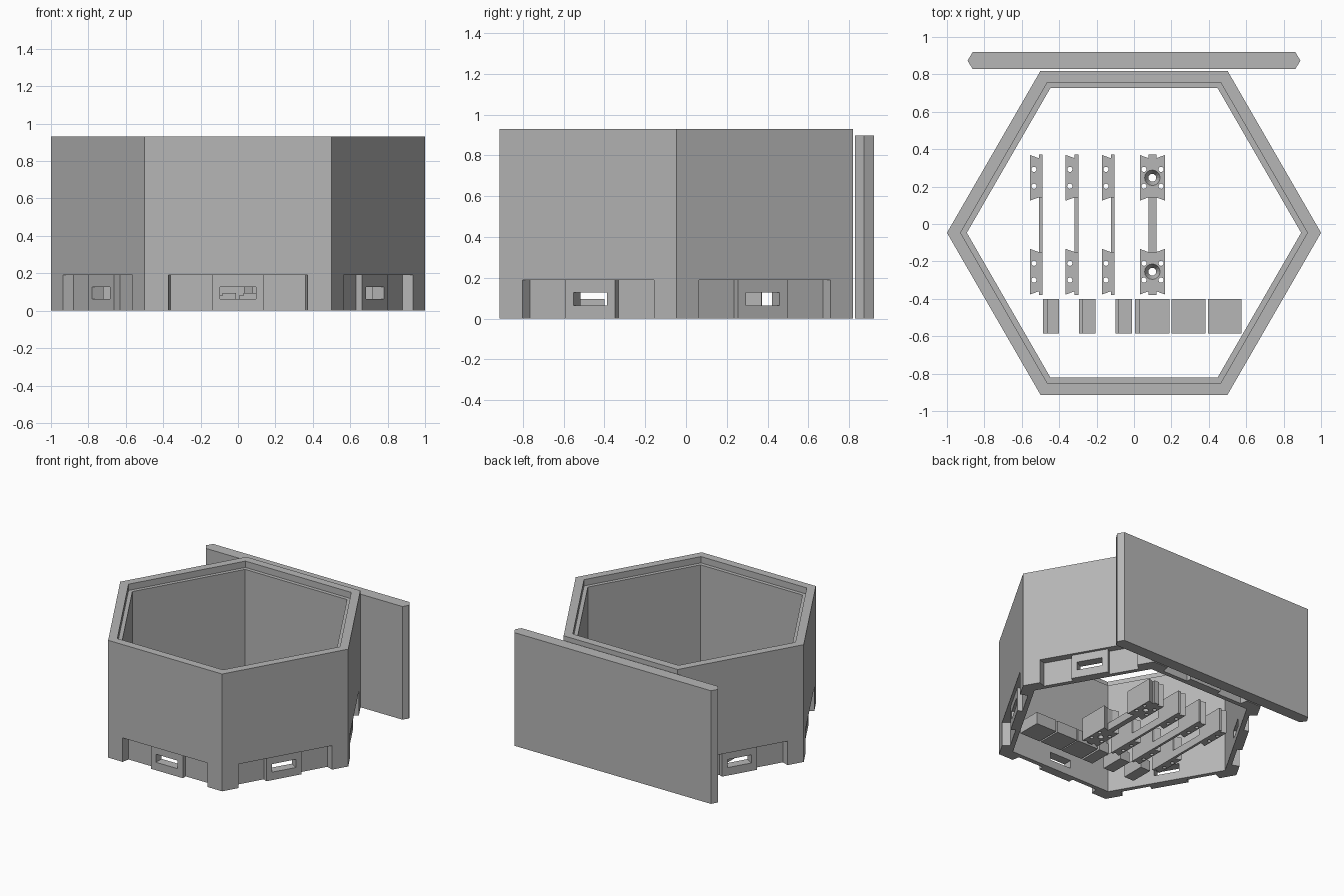
import bpy, bmesh, math
from mathutils import Matrix, Vector

if "Cube" in bpy.data.objects:
    bpy.data.objects.remove(bpy.data.objects["Cube"])

grey = bpy.data.materials.new("plain grey")
grey.diffuse_color = (0.47, 0.47, 0.47, 1)
grey.use_nodes = True
grey.node_tree.nodes["Principled BSDF"].inputs["Base Color"].default_value = grey.diffuse_color
CY = -0.047            # centre of the hexagon in y
COS30 = math.cos(math.pi / 6)


def prisms(name, items):
    """One object from several upright prisms: (points, z0, z1[, top points])."""
    bm = bmesh.new()
    for pts, z0, z1, *top in items:
        upper = top[0] if top else pts
        lo = [bm.verts.new((x, y, z0)) for x, y in pts]
        hi = [bm.verts.new((x, y, z1)) for x, y in upper]
        bm.faces.new(lo[::-1])
        bm.faces.new(hi)
        n = len(lo)
        for i in range(n):
            j = (i + 1) % n
            bm.faces.new((lo[i], lo[j], hi[j], hi[i]))
    bmesh.ops.recalc_face_normals(bm, faces=bm.faces[:])
    me = bpy.data.meshes.new(name)
    bm.to_mesh(me)
    bm.free()
    me.materials.append(grey)
    ob = bpy.data.objects.new(name, me)
    bpy.context.collection.objects.link(ob)
    return ob


def cut(ob, items):
    """Subtract prisms from an object and drop the cutter."""
    cutter = prisms("cutter", items)
    cutter.hide_render = True
    mod = ob.modifiers.new("cut", 'BOOLEAN')
    mod.operation = 'DIFFERENCE'
    mod.solver = 'EXACT'
    mod.object = cutter
    dg = bpy.context.evaluated_depsgraph_get()
    me = bpy.data.meshes.new_from_object(ob.evaluated_get(dg))
    ob.modifiers.clear()
    ob.data = me
    bpy.data.objects.remove(cutter)


def ring(cx, cy, r, n):
    return [(cx + r * math.cos(2 * math.pi * i / n),
             cy + r * math.sin(2 * math.pi * i / n)) for i in range(n)]


def hexagon(apothem):
    return ring(0, CY, apothem / COS30, 6)


def rect(x0, x1, y0, y1):
    return [(x0, y0), (x1, y0), (x1, y1), (x0, y1)]


def on_sides(pts, z0, z1):
    """Repeat a (sideways, outward) outline on all six walls."""
    out = []
    for k in range(6):
        rot = Matrix.Rotation(k * math.pi / 3, 2)
        out.append(([(v.x, v.y + CY) for v in (rot @ Vector(p) for p in pts)], z0, z1))
    return out


# hexagonal wall with a lid ledge at the top
shell = prisms("hexagonal_wall", [(hexagon(0.866), 0, 0.93)])
cut(shell, [(hexagon(0.774), -0.1, 1.1)])
cut(shell, [(hexagon(0.803), 0.88, 1.1)])

# foot recesses around a raised latch block, then latch windows
half = [(0.14, 0.845), (0.14, 0.808), (0.362, 0.808), (0.378, 0.9)]
cut(shell, on_sides([(-x, y) for x, y in reversed(half)] + half, -0.1, 0.19))
cut(shell, on_sides(rect(-0.095, 0.095, 0.7, 0.95), 0.063, 0.127))

# separate flat panel with pointed ends behind the wall
prisms("side_panel", [([(-0.89, 0.873), (-0.862, 0.828), (0.862, 0.828),
                        (0.89, 0.873), (0.862, 0.92), (-0.862, 0.92)], 0, 0.897)])


# connector strips: two dovetailed ends joined by a thin bar
def strip(name, left, right, bar0, bar1, hole_xs, screw_x=None):
    solids, holes = [], []
    for s in (1, -1):
        c = 0.247 if s > 0 else -0.255
        sides = [(left, c - 0.122), (bar0, c - 0.105)]
        top = [(bar0, c + 0.105), (left, c + 0.122)]
        if right > bar1:
            outline = [sides[0], sides[1], (bar1, c - 0.105), (right, c - 0.122),
                       (right, c + 0.122), (bar1, c + 0.105)] + top
        else:
            outline = [sides[0], sides[1], (bar1, c - 0.105), (bar1, c + 0.105)] + top
        solids.append((outline, 0, 0.185))
        for x in hole_xs:
            for dy in (0.045, -0.045):
                holes.append((ring(x, c + dy, 0.014, 12), -0.1, 0.3))
        if screw_x is not None:
            holes.append((ring(screw_x, c, 0.021, 16), -0.1, 0.15))
    ob = prisms(name, solids)
    cut(ob, holes)
    if screw_x is not None:
        cut(ob, [(ring(screw_x, c, 0.021, 16), 0.145, 0.19, ring(screw_x, c, 0.044, 16))
                 for c in (0.247, -0.255)])
    # joining bar and the end stubs
    prisms(name + "_bar", [(rect(bar0, bar1, -0.15, 0.142), 0, 0.06),
                           (rect(bar0, bar1, 0.352, 0.372), 0, 0.185),
                           (rect(bar0, bar1, -0.38, -0.36), 0, 0.185)])


for i, x in enumerate((-0.557, -0.365, -0.172)):
    strip(f"half_connector_{i + 1}", x, x + 0.067, x + 0.048, x + 0.067, [x + 0.022])
strip("full_connector", 0.031, 0.166, 0.077, 0.119, [0.053, 0.145], 0.098)

# row of small flat blocks, some with a low step on the left
for i, (x0, x1, step) in enumerate([(-0.487, -0.4, 0.025), (-0.295, -0.207, 0.02),
                                    (-0.1, -0.01, 0.018), (0.005, 0.19, 0.025),
                                    (0.2, 0.382, 0), (0.395, 0.575, 0)]):
    items = [(rect(x0 + step, x1, -0.585, -0.4), 0, 0.095)]
    if step:
        items.append((rect(x0, x0 + step, -0.585, -0.4), 0, 0.08))
    prisms(f"small_block_{i + 1}", items)
